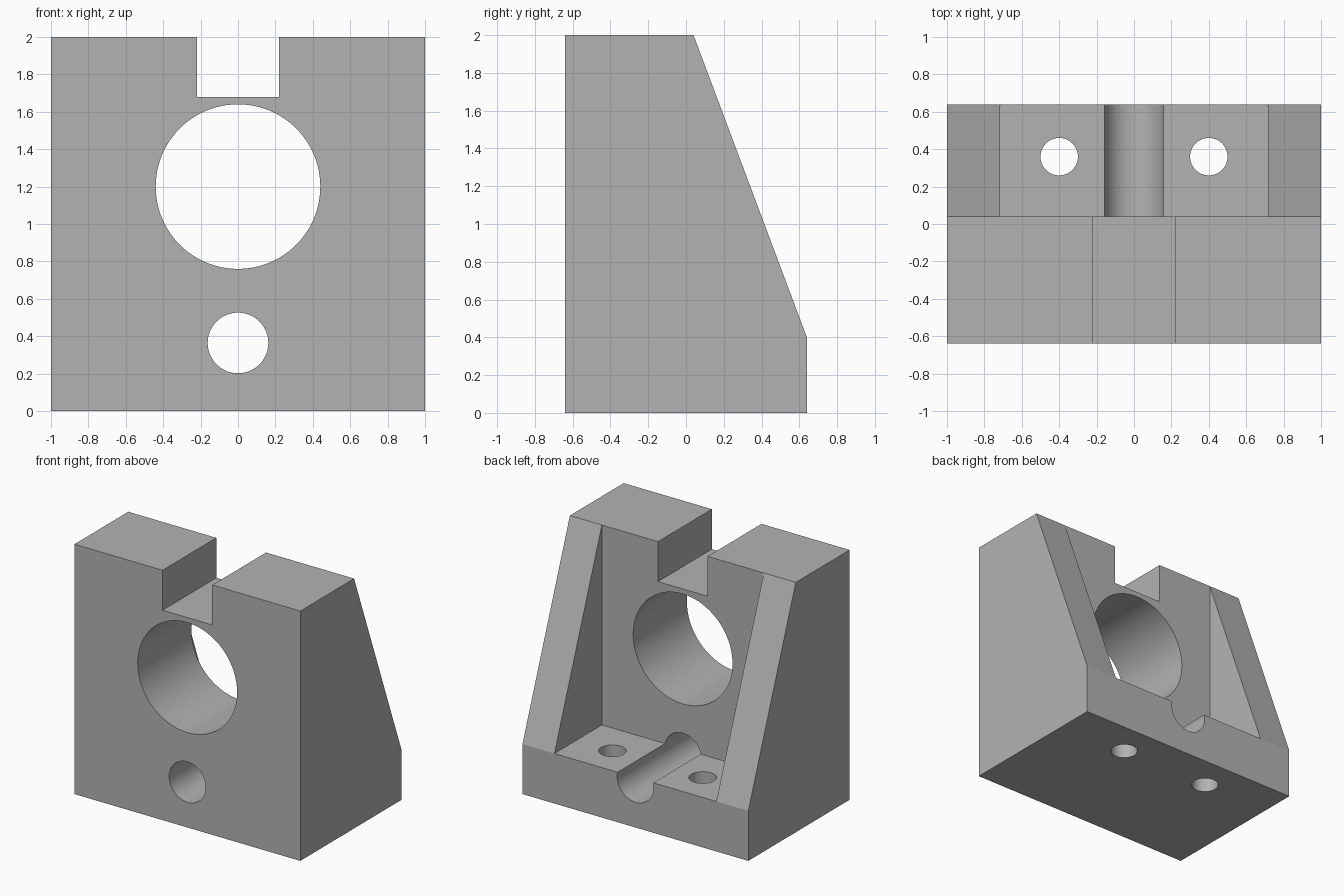
import bpy
import bmesh
from math import radians
from mathutils import Matrix, Vector

if "Cube" in bpy.data.objects:
    bpy.data.objects.remove(bpy.data.objects["Cube"], do_unlink=True)

grey = bpy.data.materials.new("plain grey")
grey.use_nodes = True
colour = (0.45, 0.45, 0.45, 1)
grey.diffuse_color = colour
grey.node_tree.nodes["Principled BSDF"].inputs["Base Color"].default_value = colour


def make_object(name, bm):
    bmesh.ops.recalc_face_normals(bm, faces=bm.faces)
    mesh = bpy.data.meshes.new(name)
    bm.to_mesh(mesh)
    bm.free()
    mesh.materials.append(grey)
    obj = bpy.data.objects.new(name, mesh)
    bpy.context.collection.objects.link(obj)
    return obj


def extrude_profile(name, points, half_width):
    """Extrude a (y, z) outline along x."""
    bm = bmesh.new()
    face = bm.faces.new([bm.verts.new((-half_width, y, z)) for y, z in points])
    grown = bmesh.ops.extrude_face_region(bm, geom=[face])["geom"]
    verts = [g for g in grown if isinstance(g, bmesh.types.BMVert)]
    bmesh.ops.translate(bm, verts=verts, vec=(2 * half_width, 0, 0))
    return make_object(name, bm)


def box(name, half_width, y0, y1, z0, z1):
    return extrude_profile(name, [(y0, z0), (y1, z0), (y1, z1), (y0, z1)], half_width)


def cylinder(name, radius, centre, axis):
    bm = bmesh.new()
    turn = Vector(axis).to_track_quat('Z', 'Y').to_matrix().to_4x4()
    bmesh.ops.create_cone(bm, cap_ends=True, segments=96, radius1=radius, radius2=radius,
                          depth=2, matrix=Matrix.Translation(centre) @ turn)
    return make_object(name, bm)


# Block with a sloping back
wall_back, depth, base_top = 0.04, 0.64, 0.4
body = extrude_profile("bearing_block", [(-depth, 0), (depth, 0), (depth, base_top),
                                         (wall_back, 2), (-depth, 2)], 1)

# Rear pocket, leaving a rib on each side, then the top slot and the holes
cutters = [
    box("pocket_cutter", 0.717, wall_back, 1, base_top, 2.3),
    box("slot_cutter", 0.22, -1, 1, 1.68, 2.3),
    cylinder("bore_cutter", 0.44, (0, 0, 1.2), (0, 1, 0)),
    cylinder("channel_cutter", 0.162, (0, 0, 0.364), (0, 1, 0)),
]
for side in (-1, 1):
    cutters.append(cylinder("bolt_hole_cutter", 0.1, (side * 0.4, 0.36, 0), (0, 0, 1)))

bpy.context.view_layer.objects.active = body
body.select_set(True)
for cutter in cutters:
    cutter.hide_render = True
    mod = body.modifiers.new("cut", 'BOOLEAN')
    mod.operation = 'DIFFERENCE'
    mod.solver = 'EXACT'
    mod.object = cutter
    bpy.ops.object.modifier_apply(modifier=mod.name)
    bpy.data.objects.remove(cutter, do_unlink=True)

# Smooth hole walls, crisp edges
bpy.ops.object.shade_smooth_by_angle(angle=radians(15))
